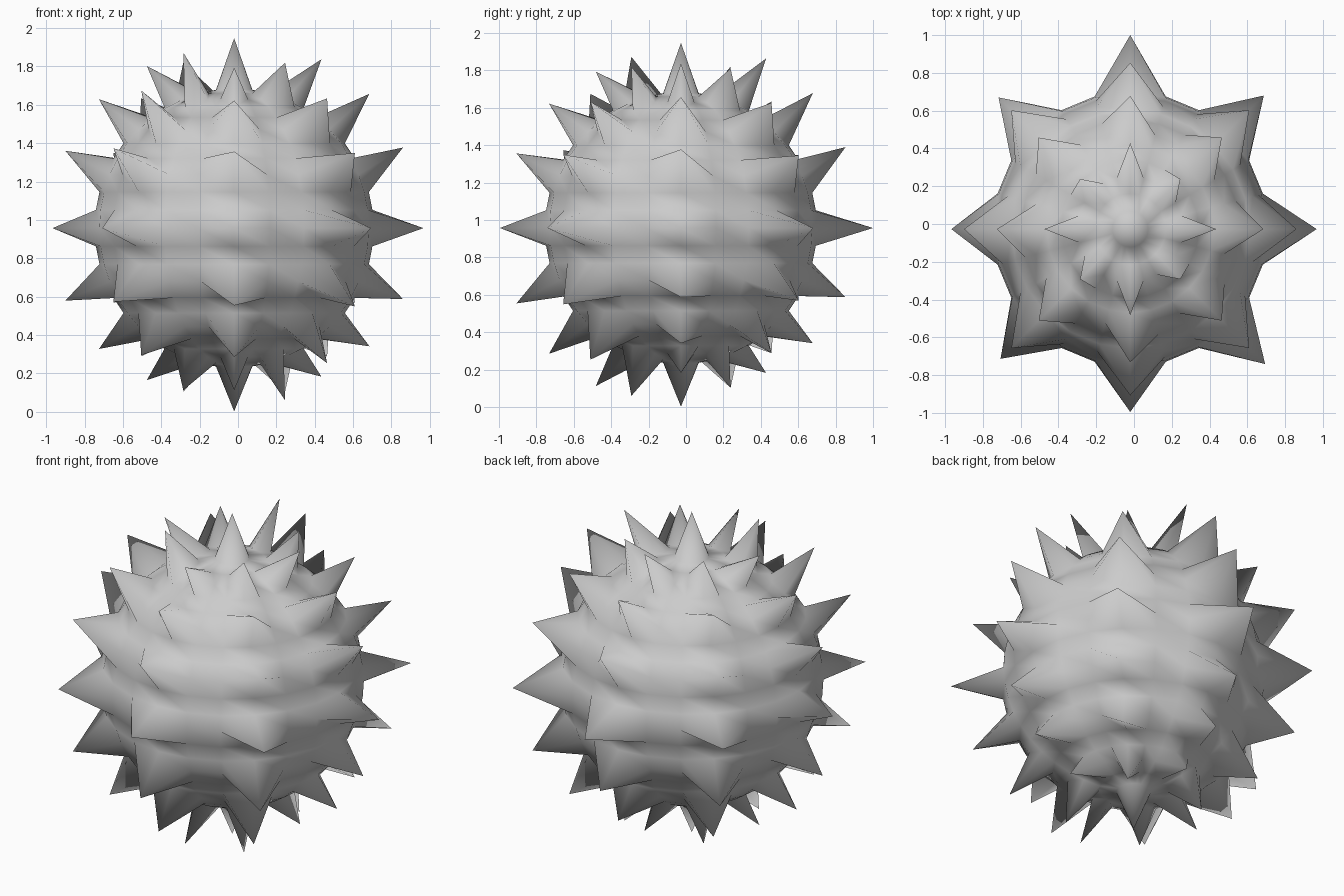
import bpy, bmesh
from math import pi, sin, cos, atan2, asin, degrees, radians
from mathutils import Vector

cube = bpy.data.objects.get("Cube")
if cube:
    bpy.data.objects.remove(cube, do_unlink=True)

CENTRE = Vector((-0.02, -0.027, 0.957))
BODY_RADIUS = 0.727
TOP_LENGTH, BOTTOM_LENGTH = 0.99, 0.955

# Spike columns by heading: (equator reach, upper stretch, lower stretch)
COLUMNS = {
    0: (0.987, 1.0, 0.88), 45: (1.0, 0.97, 0.97),
    90: (1.027, 1.03, 0.88), 135: (0.986, 0.98, 0.97),
    180: (0.947, 0.96, 0.9), 225: (0.971, 1.04, 0.96),
    270: (0.968, 0.95, 0.96), 315: (1.01, 0.98, 1.02),
}
# Tip reach and height for the three rings above and below the equator
STRAIGHT = ((0.88, 0.42), (0.705, 0.7), (0.455, 0.88))
DIAGONAL = ((0.89, 0.4), (0.685, 0.69), (0.375, 0.88))


def spike_tip(heading, ring):
    """Tip position for a spike on a column, ring -3 to 3."""
    equator, upper, lower = COLUMNS[heading]
    if ring == 0:
        reach, height = equator, 0
    else:
        rings = DIAGONAL if heading % 90 else STRAIGHT
        reach, height = rings[abs(ring) - 1]
        height *= upper if ring > 0 else -lower
    angle = radians(heading)
    return Vector((reach * cos(angle), reach * sin(angle), height))


# Round body, with every third vertex drawn out into a spike
bm = bmesh.new()
bmesh.ops.create_uvsphere(bm, u_segments=24, v_segments=24, radius=BODY_RADIUS)
for v in bm.verts:
    column = round(degrees(atan2(v.co.y, v.co.x)) / 15) % 24
    row = round(degrees(asin(max(-1, min(1, v.co.z / BODY_RADIUS)))) / 7.5)
    if row == 12:
        v.co = Vector((0, 0, TOP_LENGTH))
    elif row == -12:
        v.co = Vector((0, 0, -BOTTOM_LENGTH))
    elif column % 3 == 0 and row % 3 == 0:
        v.co = spike_tip(column * 15, row // 3)
for face in bm.faces:
    face.smooth = True

mesh = bpy.data.meshes.new("spiky_ball")
bm.to_mesh(mesh)
bm.free()
ball = bpy.data.objects.new("spiky_ball", mesh)
ball.location = CENTRE
bpy.context.collection.objects.link(ball)

# Plain grey finish
grey = bpy.data.materials.new("plain_grey")
grey.use_nodes = True
colour = (0.6, 0.6, 0.6, 1)
grey.diffuse_color = colour
grey.node_tree.nodes["Principled BSDF"].inputs["Base Color"].default_value = colour
mesh.materials.append(grey)
